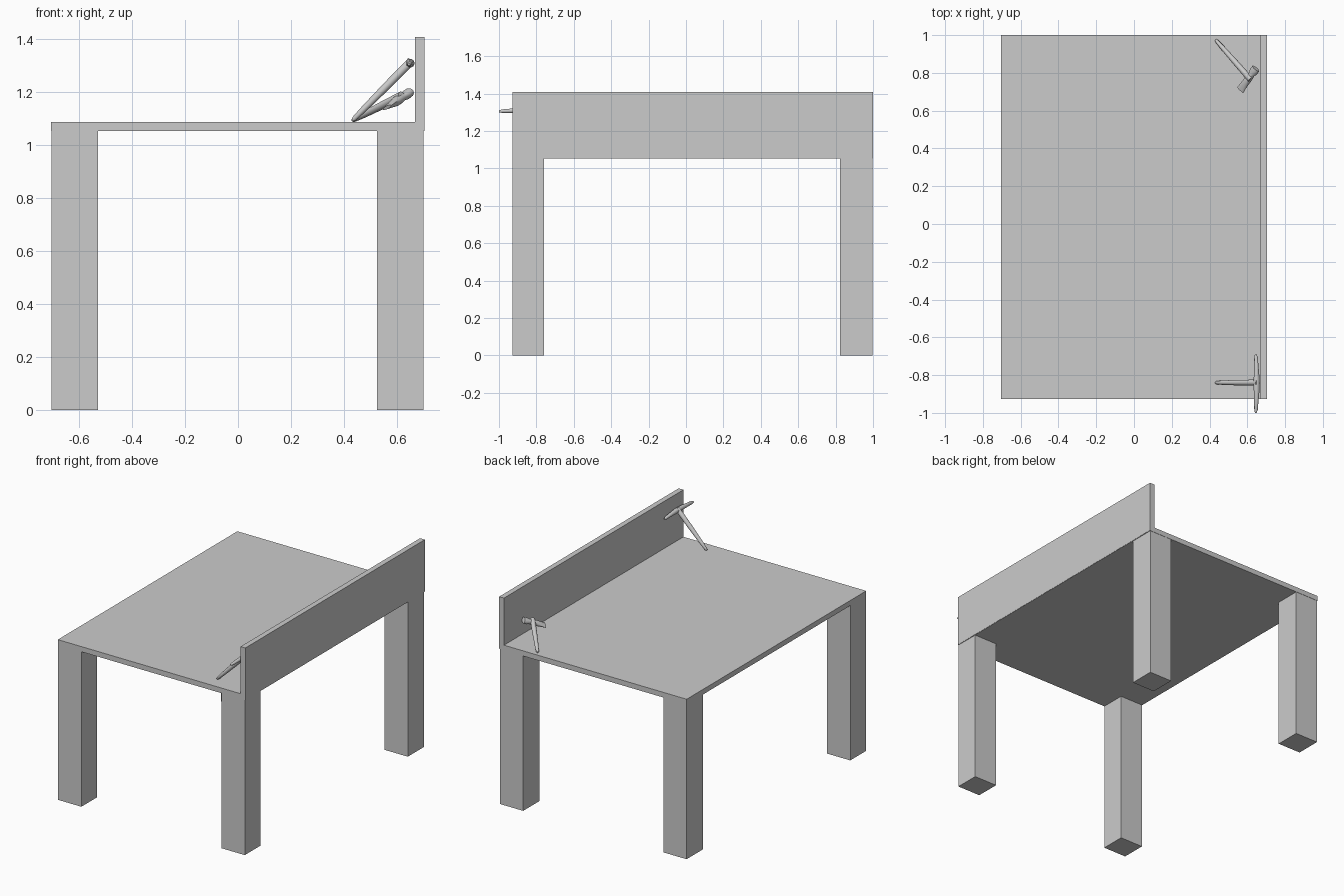
import bpy, bmesh
from math import cos, sin, pi
from mathutils import Vector

if "Cube" in bpy.data.objects:
    bpy.data.objects.remove(bpy.data.objects["Cube"])


def new_object(name, bm):
    bmesh.ops.recalc_face_normals(bm, faces=bm.faces)
    mesh = bpy.data.meshes.new(name)
    bm.to_mesh(mesh)
    bm.free()
    obj = bpy.data.objects.new(name, mesh)
    bpy.context.collection.objects.link(obj)
    return obj


def box(name, x, y, z):
    bm = bmesh.new()
    bmesh.ops.create_cube(bm, size=1)
    for v in bm.verts:
        v.co = [(r[0] + r[1]) / 2 + c * (r[1] - r[0]) for c, r in zip(v.co, (x, y, z))]
    return new_object(name, bm)


def tapered_bar(name, start, end, side, profile, sides=12):
    """Loft rings along start-end; profile rows: (fraction, radius along side, radius across, bow)."""
    start, end = Vector(start), Vector(end)
    axis = (end - start).normalized()
    u = Vector(side)
    u = (u - axis * u.dot(axis)).normalized()
    w = axis.cross(u)
    bm = bmesh.new()
    rings = []
    for t, ru, rw, bow in profile:
        c = start.lerp(end, t) + u * bow
        rings.append([bm.verts.new(c + u * ru * cos(2 * pi * i / sides) + w * rw * sin(2 * pi * i / sides))
                      for i in range(sides)])
    for a, b in zip(rings, rings[1:]):
        for i in range(sides):
            j = (i + 1) % sides
            bm.faces.new((a[i], a[j], b[j], b[i]))
    bm.faces.new(rings[0])
    bm.faces.new(rings[-1])
    obj = new_object(name, bm)
    bpy.context.view_layer.objects.active = obj
    obj.select_set(True)
    bpy.ops.object.shade_smooth_by_angle(angle=0.7)
    obj.select_set(False)
    return obj


# table
box("table_top", (-0.705, 0.703), (-0.927, 1.0), (1.053, 1.088))
box("back_panel", (0.668, 0.704), (-0.927, 1.0), (1.055, 1.408))
for side, x in (("left", (-0.703, -0.528)), ("right", (0.525, 0.7))):
    for end, y in (("front", (-0.927, -0.759)), ("back", (0.823, 0.998))):
        box(f"{end}_{side}_leg", x, y, (0, 1.055))

HANDLE = [(0, .005, .005, 0), (.03, .009, .009, 0), (.2, .012, .012, 0),
          (.6, .015, .015, 0), (1, .016, .016, 0)]

# pick leaning on the panel near the front
tapered_bar("pick_handle", (0.432, -0.84, 1.093), (0.655, -0.84, 1.318), (0, 1, 0), HANDLE)
tapered_bar("pick_head", (0.646, -1.0, 1.306), (0.646, -0.69, 1.306), (1, 0, 1),
            [(0, .004, .005, -.002), (.05, .010, .009, 0), (.25, .013, .012, .003), (.42, .016, .017, .005),
             (.58, .016, .017, .005), (.75, .013, .012, .003), (.95, .010, .009, 0), (1, .004, .005, -.002)])

# hammer leaning on the panel near the back
tapered_bar("hammer_handle", (0.432, 0.975, 1.093), (0.617, 0.765, 1.187), (0, 0, 1), HANDLE)
tapered_bar("hammer_head", (0.645, 0.823, 1.197), (0.562, 0.709, 1.142), (0.185, -0.21, 0.094),
            [(0, .024, .018, 0), (.15, .025, .018, 0), (.25, .017, .015, 0), (.4, .020, .018, 0),
             (.6, .020, .018, 0), (.8, .021, .012, 0), (1, .024, .006, 0)])
